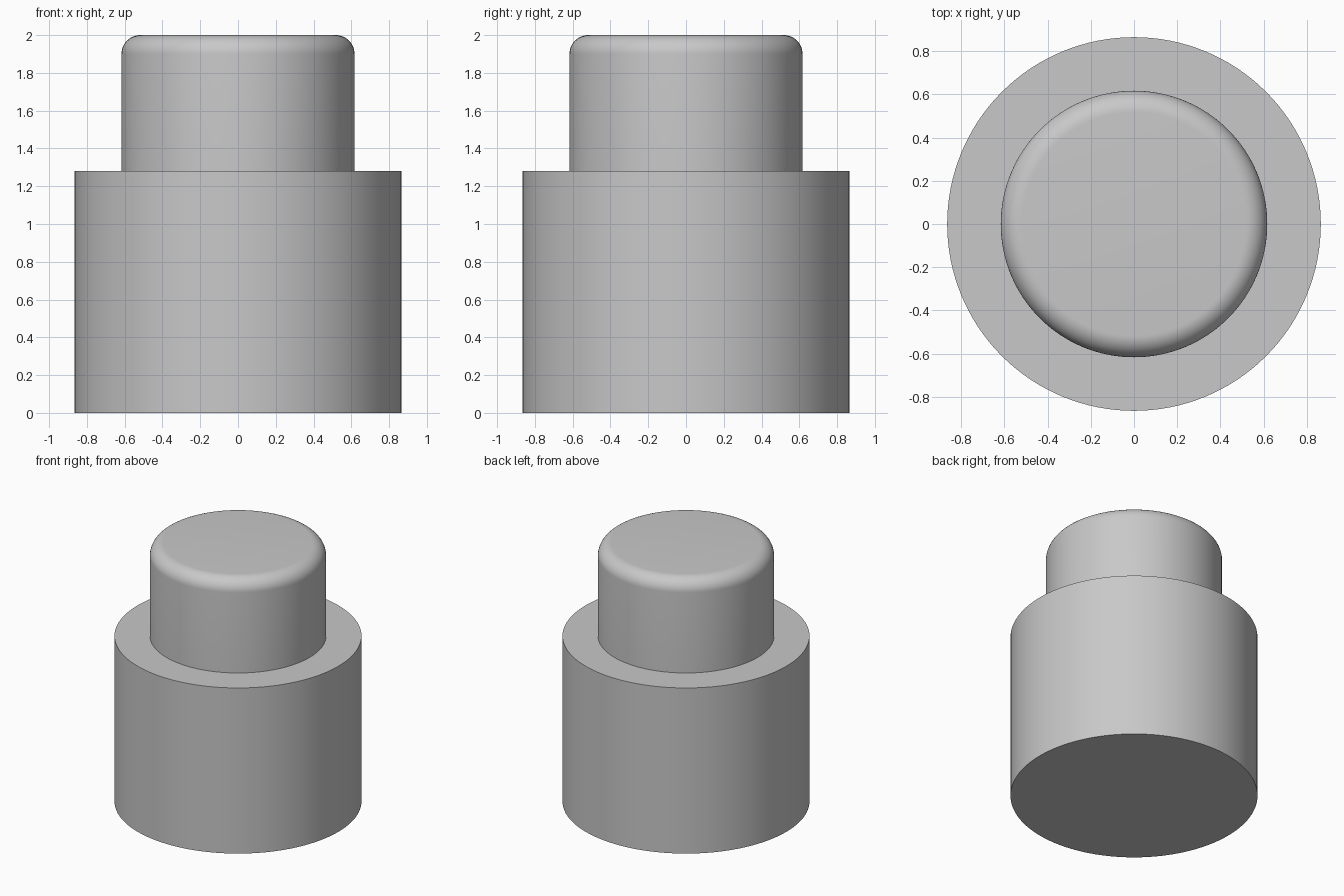
import bpy
import bmesh
from math import sin, cos, pi, radians
from mathutils import Matrix

cube = bpy.data.objects.get("Cube")
if cube:
    bpy.data.objects.remove(cube, do_unlink=True)

SEGMENTS = 128
BODY_R, BODY_TOP = 0.865, 1.28
CAP_R, CAP_TOP, FILLET = 0.617, 2.0, 0.1

grey = bpy.data.materials.new("plain grey")
grey.use_nodes = True
colour = (0.58, 0.58, 0.58, 1)
grey.diffuse_color = colour
grey.node_tree.nodes["Principled BSDF"].inputs["Base Color"].default_value = colour


def lathe(name, profile):
    """Turn a (radius, height) profile around z; zero radius makes a closed disc."""
    bm = bmesh.new()
    rings = []
    for r, z in profile:
        if r == 0:
            continue
        ring = bmesh.ops.create_circle(
            bm, segments=SEGMENTS, radius=r, matrix=Matrix.Translation((0, 0, z)))
        rings.append(ring["verts"])
    for low, high in zip(rings, rings[1:]):
        for i in range(SEGMENTS):
            j = (i + 1) % SEGMENTS
            bm.faces.new((low[i], low[j], high[j], high[i]))
    if profile[0][0] == 0:
        bm.faces.new(rings[0][::-1])
    if profile[-1][0] == 0:
        bm.faces.new(rings[-1])
    bmesh.ops.recalc_face_normals(bm, faces=bm.faces)
    mesh = bpy.data.meshes.new(name)
    bm.to_mesh(mesh)
    bm.free()
    mesh.materials.append(grey)
    obj = bpy.data.objects.new(name, mesh)
    bpy.context.collection.objects.link(obj)
    bpy.ops.object.select_all(action="DESELECT")
    obj.select_set(True)
    bpy.context.view_layer.objects.active = obj
    bpy.ops.object.shade_smooth_by_angle(angle=radians(30))
    return obj


# Wide lower body with a flat shoulder
lathe("body", [(0, 0), (BODY_R, 0), (BODY_R, BODY_TOP), (CAP_R, BODY_TOP)])

# Narrower upper cylinder with a rounded top rim
steps = 12
rim = [(CAP_R - FILLET + FILLET * cos(a), CAP_TOP - FILLET + FILLET * sin(a))
       for a in (i / steps * pi / 2 for i in range(steps + 1))]
lathe("upper_cylinder", [(CAP_R, BODY_TOP)] + rim + [(0, CAP_TOP)])
